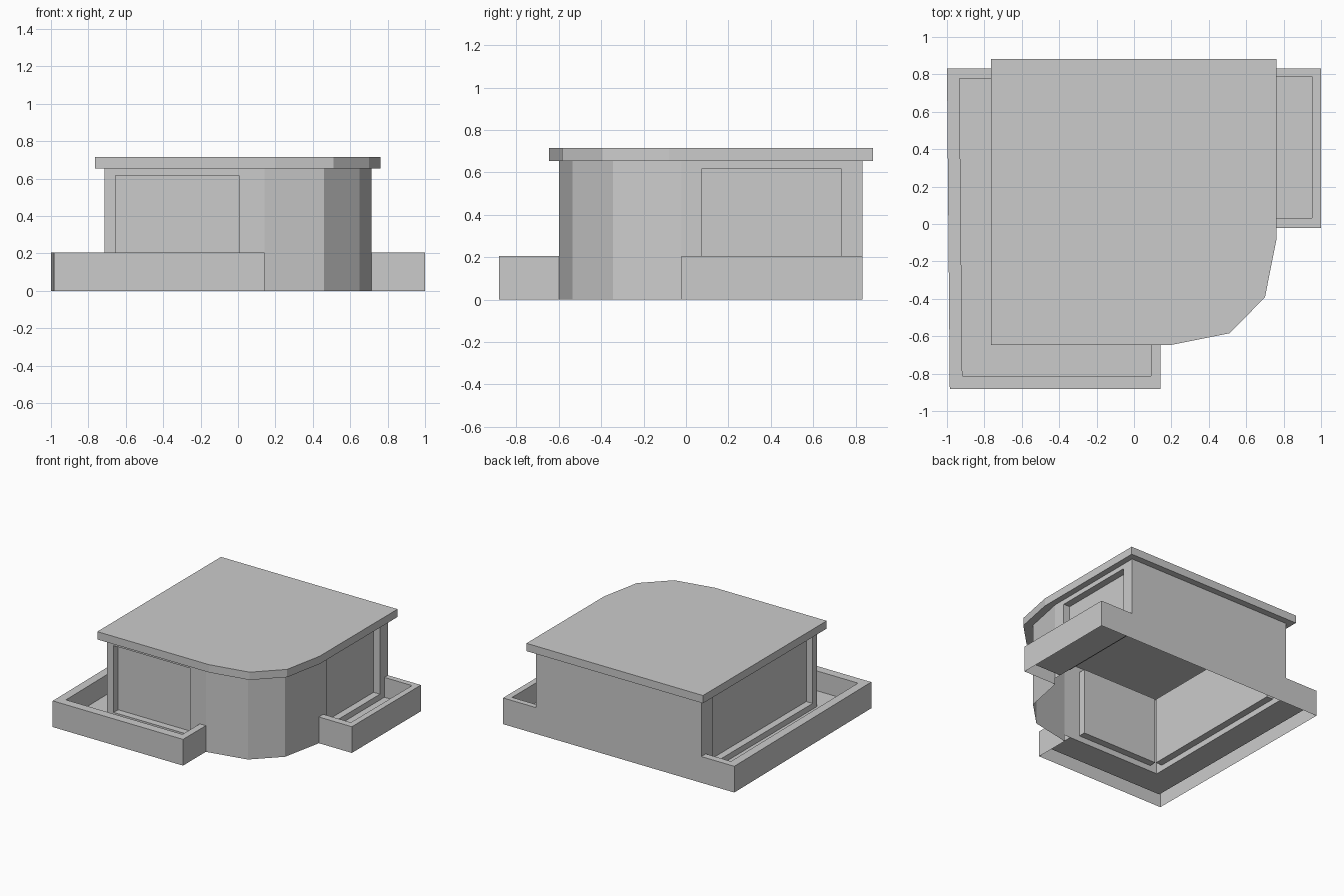
import bpy
from mathutils import Vector

if "Cube" in bpy.data.objects:
    bpy.data.objects.remove(bpy.data.objects["Cube"])

WALL_TOP, ROOF_TOP = 0.654, 0.715
RAIL_TOP, FLOOR = 0.205, 0.05
SILL, HEAD, DEPTH = 0.095, 0.617, 0.055


def make(name, faces):
    """Object from a list of faces, each a list of points; shared points are merged."""
    verts, index, polys = [], {}, []
    for face in faces:
        poly = []
        for p in face:
            key = tuple(round(c, 4) for c in p)
            if key not in index:
                index[key] = len(verts)
                verts.append(key)
            poly.append(index[key])
        polys.append(poly)
    mesh = bpy.data.meshes.new(name)
    mesh.from_pydata(verts, [], polys)
    mesh.update()
    ob = bpy.data.objects.new(name, mesh)
    bpy.context.collection.objects.link(ob)
    return ob


def at(path, z):
    return [(x, y, z) for x, y in path]


def strip(lower, upper):
    """Quads between two point paths of equal length."""
    return [[lower[i], lower[i + 1], upper[i + 1], upper[i]] for i in range(len(lower) - 1)]


def window_wall(name, a, b, u0, u1):
    """Wall above the balcony floor, with a recessed window between distances u0 and u1."""
    a, b = Vector(a), Vector(b)
    length = (b - a).length
    d = (b - a).normalized()
    inward = Vector((-d.y, d.x))

    def p(u, z, depth=0):
        q = a + d * u + inward * depth
        return (q.x, q.y, z)

    outer = [p(0, FLOOR), p(length, FLOOR), p(length, WALL_TOP), p(0, WALL_TOP)]
    corners = ((u0, SILL), (u1, SILL), (u1, HEAD), (u0, HEAD))
    hole = [p(u, z) for u, z in corners]
    glass = [p(u, z, DEPTH) for u, z in corners]
    make(name, strip(outer + outer[:1], hole + hole[:1])
         + strip(hole + hole[:1], glass + glass[:1]) + [glass])


def balcony(name, outer, inner, house_corners):
    """Hollow parapet along an outer and inner path, with a floor reaching the house."""
    faces = strip(at(outer, 0), at(outer, RAIL_TOP))
    faces += strip(at(outer, RAIL_TOP), at(inner, RAIL_TOP))
    faces += strip(at(inner, RAIL_TOP), at(inner, FLOOR))
    faces.append(at(inner + house_corners, FLOOR))
    make(name, faces)


# Walls: three with windows, a plain back and a faceted round corner
window_wall("front_wall", (-0.715, -0.6), (0.142, -0.6), 0.06, 0.72)
window_wall("right_wall", (0.715, -0.022), (0.715, 0.832), 0.095, 0.755)
window_wall("left_wall", (-0.715, 0.832), (-0.715, -0.6), 0.145, 1.375)
back = [(0.715, 0.832), (-0.715, 0.832)]
make("back_wall", strip(at(back, 0), at(back, WALL_TOP)))
corner = [(0.142, -0.6), (0.46, -0.535), (0.65, -0.345), (0.715, -0.022)]
make("corner_wall", strip(at(corner, 0), at(corner, WALL_TOP)))

# Overhanging roof slab
roof = [(-0.765, -0.646), (0.2, -0.646), (0.51, -0.584), (0.7, -0.393),
        (0.762, -0.08), (0.762, 0.883), (-0.765, 0.883)]
ring = roof + roof[:1]
make("roof", strip(at(ring, WALL_TOP), at(ring, ROOF_TOP))
     + [at(roof, ROOF_TOP), at(roof, WALL_TOP)[::-1]])

# Balconies: one wraps the left and front, one sits on the right
balcony("wrap_balcony",
        [(-0.715, 0.832), (-1, 0.832), (-0.985, -0.882), (0.142, -0.882), (0.142, -0.6)],
        [(-0.715, 0.777), (-0.933, 0.777), (-0.918, -0.814), (0.09, -0.814), (0.09, -0.6)],
        [(-0.715, -0.6)])
balcony("right_balcony",
        [(0.715, -0.022), (1, -0.022), (1, 0.832), (0.715, 0.832)],
        [(0.715, 0.033), (0.953, 0.033), (0.953, 0.788), (0.715, 0.788)],
        [])
